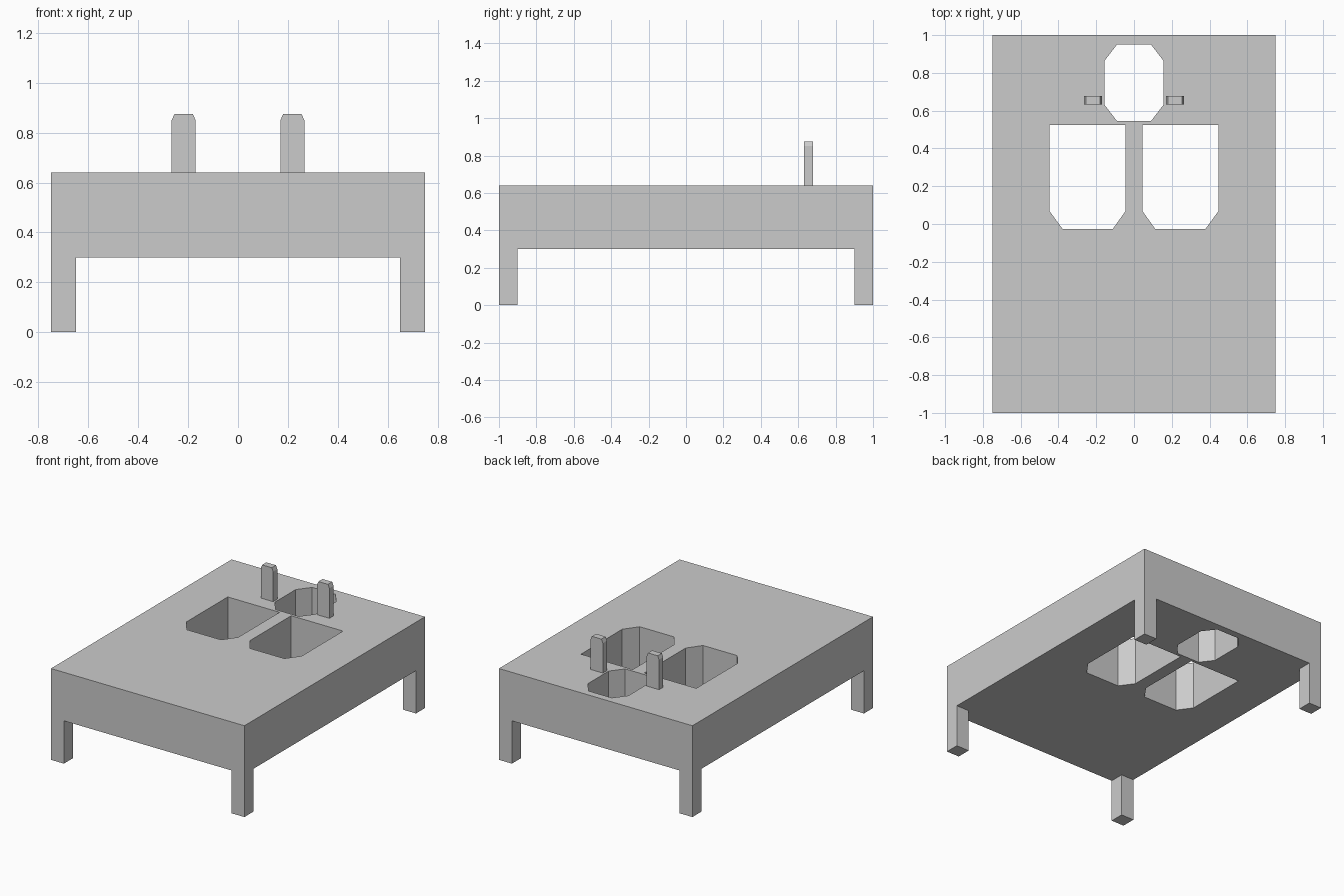
import bpy, bmesh
from mathutils import Vector

if "Cube" in bpy.data.objects:
    bpy.data.objects.remove(bpy.data.objects["Cube"])


def prism(name, outline, depth):
    """Extrude a closed outline of 3D points along the depth vector."""
    bm = bmesh.new()
    face = bm.faces.new([bm.verts.new(p) for p in outline])
    ext = bmesh.ops.extrude_face_region(bm, geom=[face])
    moved = [g for g in ext["geom"] if isinstance(g, bmesh.types.BMVert)]
    bmesh.ops.translate(bm, verts=moved, vec=Vector(depth))
    bmesh.ops.recalc_face_normals(bm, faces=bm.faces)
    mesh = bpy.data.meshes.new(name)
    bm.to_mesh(mesh)
    bm.free()
    obj = bpy.data.objects.new(name, mesh)
    bpy.context.collection.objects.link(obj)
    return obj


def rect(x0, x1, y0, y1, z):
    return [(x0, y0, z), (x1, y0, z), (x1, y1, z), (x0, y1, z)]


W, L, LEG = 0.75, 1.0, 0.10
UNDER, TOP = 0.30, 0.64

# Thick table top
table = prism("table_top", rect(-W, W, -L, L, UNDER), (0, 0, TOP - UNDER))

# Through openings: one octagonal, two with cut lower corners
head = [(0.09, 0.95), (0.157, 0.863), (0.157, 0.632), (0.09, 0.545),
        (-0.09, 0.545), (-0.157, 0.632), (-0.157, 0.863), (-0.09, 0.95)]
side = [(0.045, 0.525), (0.447, 0.525), (0.447, 0.068),
        (0.378, -0.027), (0.113, -0.027), (0.045, 0.068)]
for outline in (head, side, [(-x, y) for x, y in side]):
    cutter = prism("opening_cutter", [(x, y, UNDER - 0.1) for x, y in outline],
                   (0, 0, TOP - UNDER + 0.2))
    cutter.hide_render = True
    mod = table.modifiers.new("opening", 'BOOLEAN')
    mod.operation, mod.solver, mod.object = 'DIFFERENCE', 'EXACT', cutter
    bpy.context.view_layer.objects.active = table
    bpy.ops.object.modifier_apply(modifier=mod.name)
    bpy.data.objects.remove(cutter)

for sx, s in ((-1, "left"), (1, "right")):
    # Corner legs, flush with the table sides
    for sy, e in ((-1, "front"), (1, "back")):
        xs = sorted((sx * W, sx * (W - LEG)))
        ys = sorted((sy * L, sy * (L - LEG)))
        prism(f"{e}_{s}_leg", rect(*xs, *ys, 0), (0, 0, UNDER))

    # Upright peg with chamfered top
    peg = [(0.17, TOP), (0.266, TOP), (0.266, 0.85), (0.255, 0.875),
           (0.181, 0.875), (0.17, 0.85)]
    prism(f"{s}_peg", [(sx * x, 0.632, z) for x, z in peg], (0, 0.046, 0))
